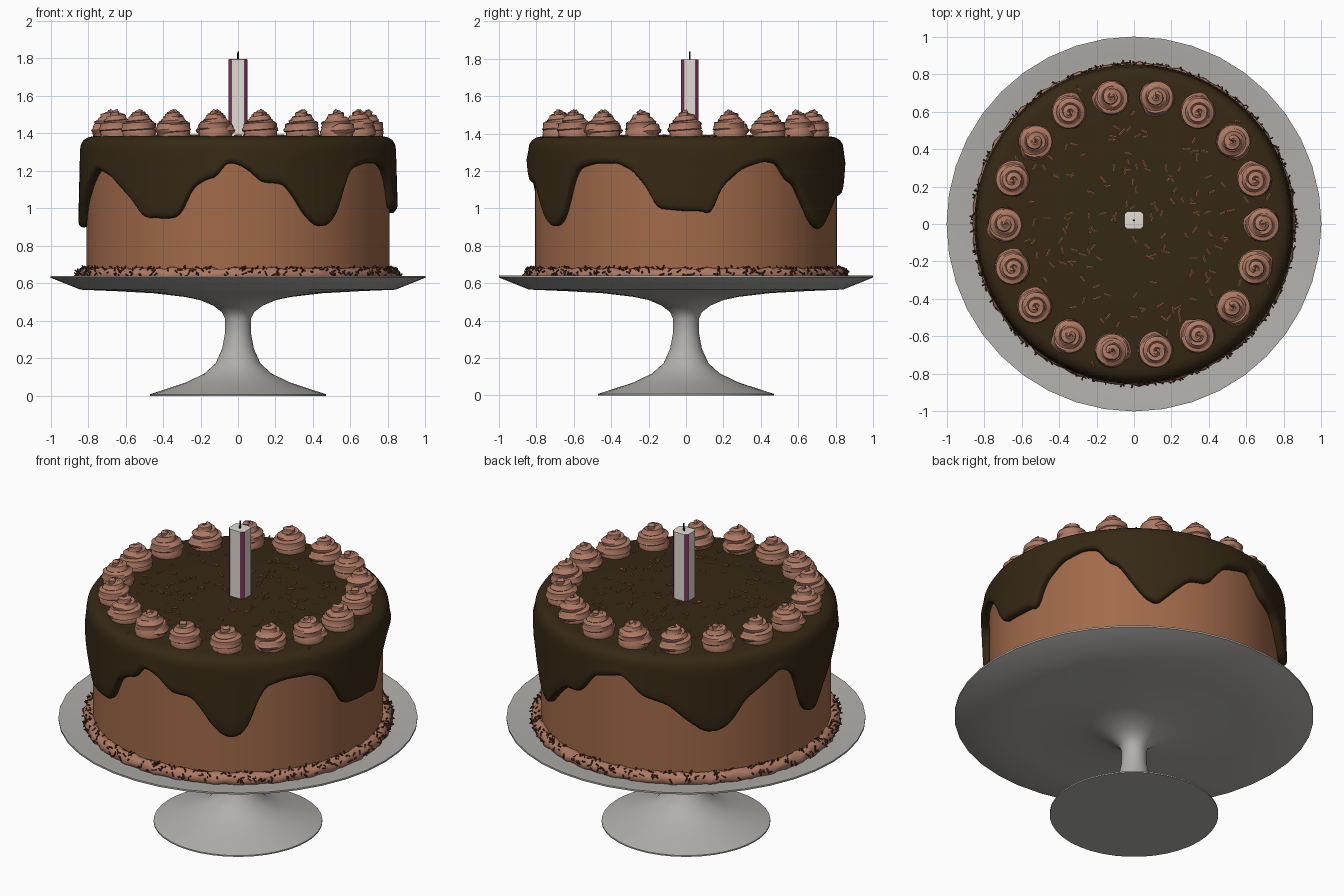
import bpy, bmesh, math, random
from mathutils import Vector, Matrix

if "Cube" in bpy.data.objects:
    bpy.data.objects.remove(bpy.data.objects["Cube"])

random.seed(7)
TAU = math.tau


def mat(name, *rgb):
    m = bpy.data.materials.new(name)
    m.diffuse_color = (*rgb, 1)
    m.use_nodes = True
    m.node_tree.nodes["Principled BSDF"].inputs["Base Color"].default_value = m.diffuse_color
    return m


STAND = mat("stand_grey", 0.44, 0.43, 0.41)
SPONGE = mat("milk_chocolate", 0.36, 0.145, 0.068)
GLAZE = mat("dark_ganache", 0.036, 0.021, 0.007)
CREAM = mat("chocolate_cream", 0.42, 0.19, 0.125)
CHIP = mat("brown_sprinkle", 0.33, 0.125, 0.06)
DARK = mat("dark_sprinkle", 0.09, 0.035, 0.018)
WHITE = mat("candle_white", 0.75, 0.71, 0.65)
PINK = mat("candle_magenta", 0.28, 0.03, 0.13)
WICK = mat("wick_black", 0.02, 0.02, 0.02)


def finish(name, bm, mats, angle=35):
    bmesh.ops.remove_doubles(bm, verts=bm.verts[:], dist=1e-5)
    bmesh.ops.recalc_face_normals(bm, faces=bm.faces[:])
    me = bpy.data.meshes.new(name)
    bm.to_mesh(me)
    bm.free()
    for m in mats:
        me.materials.append(m)
    if angle:
        me.shade_smooth()
        me.set_sharp_from_angle(angle=math.radians(angle))
    ob = bpy.data.objects.new(name, me)
    bpy.context.collection.objects.link(ob)
    return ob


def add_rings(bm, rings):
    """Skin a list of closed rings; collapsed rings become poles."""
    rows = [[bm.verts.new(p) for p in r] for r in rings]
    n = len(rows[0])
    for a, b in zip(rows, rows[1:]):
        for i in range(n):
            j = (i + 1) % n
            bm.faces.new((a[i], a[j], b[j], b[i]))
    return rows


def skin(name, rings, mats, angle=35):
    bm = bmesh.new()
    add_rings(bm, rings)
    return finish(name, bm, mats, angle)


def circle(r, z, n):
    return [(r * math.sin(TAU * i / n), -r * math.cos(TAU * i / n), z) for i in range(n)]


def lathe(name, profile, n, m, angle=35):
    return skin(name, [circle(r, z, n) for r, z in profile], [m], angle)


# Cake stand: foot, stem and plate in one profile
lathe("cake_stand", [
    (0, 0), (.47, 0), (.47, .008), (.38, .037), (.28, .07), (.18, .118), (.12, .172),
    (.085, .25), (.07, .33), (.069, .41), (.085, .445), (.13, .48), (.2, .51), (.28, .527),
    (.45, .547), (.65, .558), (.84, .566), (1, .63), (1, .64), (.985, .64), (.9, .624),
    (.8, .62), (0, .62)], 40, STAND)

# Cake body
lathe("cake_body", [(0, .62), (.808, .62), (.808, 1.365), (0, 1.365)], 64, SPONGE)

# Ganache: lower edge height by angle, counted from the front towards +x
DRIP = [(1, 1.23), (6, 1.18), (8, 1.14), (17, 1.13), (21, 1.06), (25, .97), (30, .905),
        (35, .905), (39, .97), (43, 1.14), (46, 1.21), (54, 1.24), (64, 1.24), (70, 1.2),
        (76, 1.1), (79, 1.0), (90, .985), (97, .985), (99, .955), (101, 1.03), (103, 1.11),
        (107, 1.16), (111, 1.21), (120, 1.25), (126, 1.24), (130, 1.15), (134, 1.13),
        (138, 1.04), (144, .92), (149, .88), (156, .98), (162, 1.06), (170, 1.07),
        (177, 1.2), (190, 1.25), (198, 1.14), (208, 1.1), (216, 1.0), (222, .935),
        (228, .935), (233, .985), (238, 1.1), (245, 1.165), (254, 1.24), (261, 1.18),
        (267, .92), (273, .89), (279, 1.0), (291, 1.15), (297, 1.21), (306, 1.17),
        (317, 1.05), (323, .95), (334, .945), (338, .96), (343, 1.11), (349, 1.16),
        (352.5, 1.165), (354.5, 1.23), (356.6, 1.245)]


def drip_raw(d):
    d %= 360
    pts = [(DRIP[-1][0] - 360, DRIP[-1][1])] + DRIP + [(DRIP[0][0] + 360, DRIP[0][1])]
    for (a, za), (b, zb) in zip(pts, pts[1:]):
        if a <= d <= b:
            return za + (zb - za) * (d - a) / (b - a)


def drip(d):
    return sum(drip_raw(d + k) for k in (-1.6, -.8, 0, .8, 1.6)) / 5


N = 240
edge = [drip(360 * i / N) for i in range(N)]
rings = [circle(r, z, N) for r, z in [(0, 1.385), (.4, 1.385), (.77, 1.385), (.8, 1.379),
                                      (.824, 1.364), (.838, 1.342), (.843, 1.31)]]


def edge_ring(radius, height):
    return [(radius * math.sin(TAU * i / N), -radius * math.cos(TAU * i / N), height(edge[i]))
            for i in range(N)]


for k in range(1, 6):
    t = k / 5
    rings.append(edge_ring(.843 + .009 * t, lambda e: 1.31 + (e + .028 - 1.31) * t))
for r, dz in [(.847, .012), (.836, .002), (.82, 0), (.8, .006)]:
    rings.append(edge_ring(r, lambda e: e + dz))
skin("ganache_drip", rings, [GLAZE], 60)

# Lumpy cream border around the foot of the cake
rings = []
M = 180
for i in range(M + 1):
    a = TAU * (i % M) / M
    ring = []
    for j in range(12):
        b = TAU * j / 12
        s = .038 * (1 + .1 * math.sin(47 * a + 2 * b) + .08 * math.sin(29 * a - 3 * b)
                    + .06 * math.sin(71 * a + b))
        r = .822 + s * math.cos(b)
        ring.append((r * math.sin(a), -r * math.cos(a), .643 + s * math.sin(b)))
    rings.append(ring)
skin("cream_border", rings, [CREAM], 60)

# Piped rosette: a ridged tube wound up into a peak, with a core inside
bm = bmesh.new()
STEPS, SIDES, TURNS = 84, 18, 2.9
rings = []
for i in range(STEPS + 1):
    t = i / STEPS
    a = TAU * TURNS * t
    R = .07 * (1 - t) ** .8
    s = (.036 - .018 * t) * min(1, i / 4, (STEPS - i) / 5)
    z = .032 + .103 * t
    ring = []
    for j in range(SIDES):
        b = TAU * j / SIDES
        q = s * (1 + .15 * math.cos(6 * b + 2 * a * .3))
        r = R + q * math.cos(b)
        ring.append((r * math.cos(a), r * math.sin(a), z + q * math.sin(b)))
    rings.append(ring)
add_rings(bm, rings)
add_rings(bm, [circle(r, z, 18) for r, z in [(0, 0), (.085, 0), (.09, .03), (.06, .075),
                                             (.03, .115), (0, .135)]])
rosette = finish("rosette_01", bm, [CREAM], 50)
for k in range(18):
    ob = rosette if k == 0 else bpy.data.objects.new(f"rosette_{k + 1:02d}", rosette.data)
    if k:
        bpy.context.collection.objects.link(ob)
    a = TAU * k / 18
    ob.location = (.688 * math.cos(a), .688 * math.sin(a), 1.38)
    ob.rotation_euler = (0, 0, random.uniform(0, TAU))


# Sprinkles: short sticks
def add_stick(bm, p, d, length, r):
    res = bmesh.ops.create_cone(bm, cap_ends=True, segments=6, radius1=r, radius2=r, depth=length)
    rot = Vector(d).to_track_quat('Z', 'Y').to_matrix().to_4x4()
    bmesh.ops.transform(bm, matrix=Matrix.Translation(p) @ rot, verts=res["verts"])


bm = bmesh.new()
for i in range(150):
    r = .56 * math.sqrt(random.uniform(.02, 1)) if i < 130 else random.uniform(.56, .79)
    a, h = random.uniform(0, TAU), random.uniform(0, TAU)
    add_stick(bm, (r * math.cos(a), r * math.sin(a), 1.388),
              (math.cos(h), math.sin(h), random.uniform(-.08, .08)), random.uniform(.03, .045), .0048)
finish("top_sprinkles", bm, [CHIP])

bm = bmesh.new()
for i in range(420):
    a, b = random.uniform(0, TAU), random.uniform(-.1, 1.7)
    r = .822 + .041 * math.cos(b)
    d = [random.uniform(-1, 1) for _ in range(3)]
    add_stick(bm, (r * math.sin(a), -r * math.cos(a), .643 + .04 * math.sin(b)), d,
              random.uniform(.018, .032), .0042)
finish("border_sprinkles", bm, [DARK])

# Candle: square bar with magenta corner strips
CX, CY, hx, hy, c = 0, .02, .052, .047, .016
outline = [(hx, -hy + c), (hx, hy - c), (hx - c, hy), (-hx + c, hy),
           (-hx, hy - c), (-hx, -hy + c), (-hx + c, -hy), (hx - c, -hy)]
bm = bmesh.new()
add_rings(bm, [[(CX + x * k, CY + y * k, z) for x, y in outline]
               for k, z in [(0, 1.38), (1, 1.38), (1, 1.795), (.8, 1.797), (0, 1.79)]])
for f in bm.faces:
    f.normal_update()
    n = f.normal
    if min(abs(n.x), abs(n.y)) > .3 and abs(n.z) < .5:
        f.material_index = 1
finish("candle", bm, [WHITE, PINK], 20)

# Wick
bm = bmesh.new()
add_stick(bm, (CX, CY, 1.81), (0.05, 0, 1), .055, .005)
finish("candle_wick", bm, [WICK])
